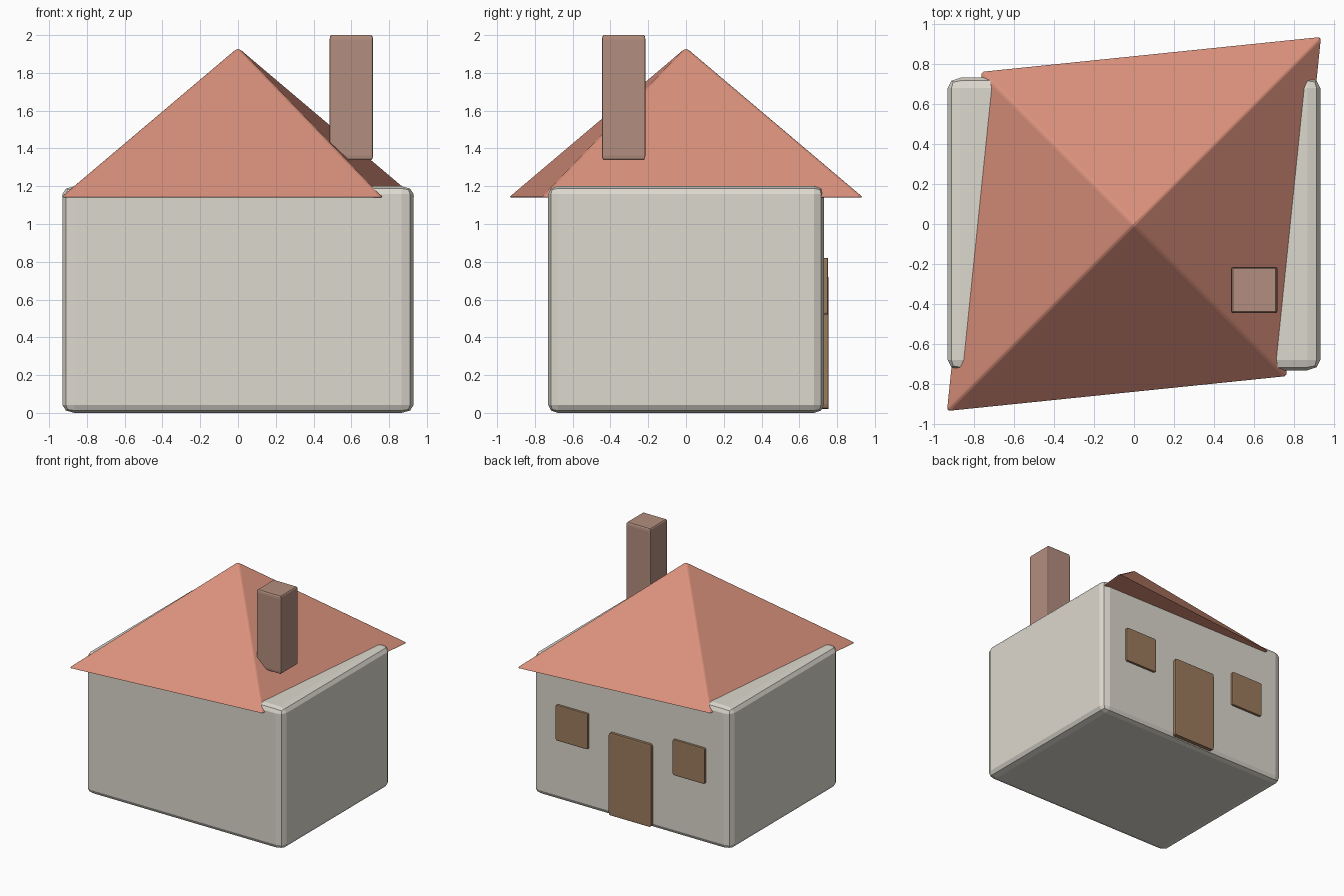
import bpy
import bmesh
from math import radians

if "Cube" in bpy.data.objects:
    bpy.data.objects.remove(bpy.data.objects["Cube"])


def material(name, rgb):
    mat = bpy.data.materials.new(name)
    mat.diffuse_color = (*rgb, 1)
    mat.use_nodes = True
    mat.node_tree.nodes["Principled BSDF"].inputs["Base Color"].default_value = mat.diffuse_color
    return mat


PLASTER = material("plaster", (0.72, 0.69, 0.62))
TILE = material("roof_tile", (0.70, 0.28, 0.20))
BRICK = material("brick", (0.45, 0.27, 0.21))
WOOD = material("wood", (0.33, 0.20, 0.11))


def finish(ob, name, mat, width):
    ob.name = name
    ob.data.materials.append(mat)
    mod = ob.modifiers.new("bevel", 'BEVEL')
    mod.width = width
    mod.segments = 2
    mod.limit_method = 'ANGLE'
    mod.angle_limit = radians(30)
    return ob


def box(name, lo, hi, mat, width=0.035):
    # Unit cube scaled at object level, so the bevel stretches with the box
    bpy.ops.mesh.primitive_cube_add(size=1, location=[(a + b) / 2 for a, b in zip(lo, hi)])
    ob = bpy.context.object
    ob.scale = [b - a for a, b in zip(lo, hi)]
    return finish(ob, name, mat, width)


# House walls
box("walls", (-0.93, -0.73, 0), (0.93, 0.73, 1.20), PLASTER)

# Four-sided roof, longer along one diagonal
LONG, SHORT, EAVE, PEAK = 0.94, 0.765, 1.14, 1.935
bm = bmesh.new()
base = [bm.verts.new((x, y, EAVE)) for x, y in
        ((LONG, LONG), (-SHORT, SHORT), (-LONG, -LONG), (SHORT, -SHORT))]
apex = bm.verts.new((0, 0, PEAK))
bm.faces.new(base)
for i in range(4):
    bm.faces.new((base[i], base[(i + 1) % 4], apex))
bmesh.ops.recalc_face_normals(bm, faces=bm.faces[:])
mesh = bpy.data.meshes.new("roof")
bm.to_mesh(mesh)
bm.free()
roof = bpy.data.objects.new("roof", mesh)
bpy.context.collection.objects.link(roof)
finish(roof, "roof", TILE, 0.012)

# Chimney resting on the right roof slope
box("chimney", (0.485, -0.445, 1.34), (0.715, -0.215, 2.0), BRICK)

# Door and windows on the back wall
box("door", (-0.20, 0.70, 0.02), (0.20, 0.755, 0.72), WOOD)
for side, x in (("left", -0.55), ("right", 0.55)):
    box(side + "_window", (x - 0.15, 0.70, 0.52), (x + 0.15, 0.752, 0.82), WOOD)
